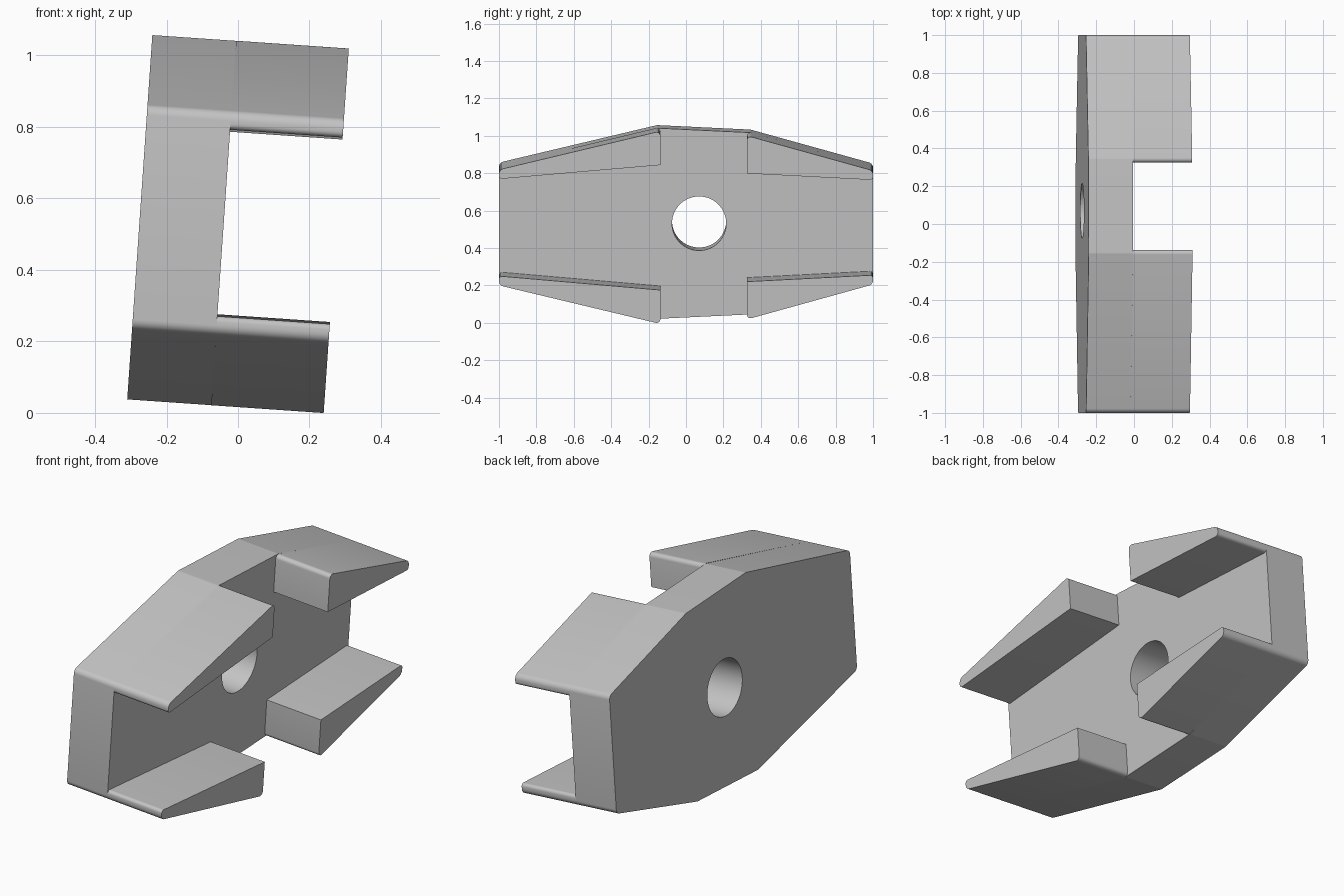
import bpy, bmesh, math
from mathutils import Matrix, Vector

if "Cube" in bpy.data.objects:
    bpy.data.objects.remove(bpy.data.objects["Cube"], do_unlink=True)

grey = bpy.data.materials.new("plain_grey")
grey.use_nodes = True
grey.diffuse_color = (0.55, 0.55, 0.55, 1)
grey.node_tree.nodes["Principled BSDF"].inputs["Base Color"].default_value = (0.55, 0.55, 0.55, 1)

# The whole part leans slightly about the y axis
LEAN = Matrix.Translation((0, 0, 0.5285)) @ Matrix.Rotation(math.radians(3.94), 4, 'Y')
BACK, WEB, FRONT = -0.2755, -0.04, 0.2755


def fillet(corners, steps=6):
    """Round each (y, z, radius) corner of a closed profile."""
    out = []
    for i, (y, z, r) in enumerate(corners):
        p = Vector((y, z))
        if r == 0:
            out.append(p)
            continue
        a = (Vector(corners[i - 1][:2]) - p).normalized()
        b = (Vector(corners[(i + 1) % len(corners)][:2]) - p).normalized()
        half = a.angle(b) / 2
        centre = p + (a + b).normalized() * r / math.sin(half)
        start = p + a * r / math.tan(half) - centre
        end = p + b * r / math.tan(half) - centre
        sweep = start.angle(end)
        for k in range(steps + 1):
            t = k / steps
            out.append(centre + (start * math.sin((1 - t) * sweep)
                                 + end * math.sin(t * sweep)) / math.sin(sweep))
    return out


def prism(name, profile, x0, x1):
    """Extrude a y-z profile along the leaning x axis."""
    bm = bmesh.new()
    face = bm.faces.new([bm.verts.new((x0, p.x, p.y)) for p in profile])
    new = bmesh.ops.extrude_face_region(bm, geom=[face])["geom"]
    bmesh.ops.translate(bm, vec=(x1 - x0, 0, 0),
                        verts=[v for v in new if isinstance(v, bmesh.types.BMVert)])
    bmesh.ops.recalc_face_normals(bm, faces=bm.faces)
    bm.transform(LEAN)
    mesh = bpy.data.meshes.new(name)
    bm.to_mesh(mesh)
    bm.free()
    mesh.materials.append(grey)
    obj = bpy.data.objects.new(name, mesh)
    bpy.context.collection.objects.link(obj)
    return obj


def activate(obj):
    bpy.ops.object.select_all(action='DESELECT')
    obj.select_set(True)
    bpy.context.view_layer.objects.active = obj


# Backing plate with eight corners
upper = [(-1, 0.31, 0.03), (-0.155, 0.511, 0.03), (0.345, 0.487, 0.03), (1, 0.305, 0.03)]
lower = [(y, -z, r) for y, z, r in reversed(upper)]
plate = prism("backing_plate", fillet(upper + lower), BACK, WEB)

# Round hole through the plate
circle = [Vector((0.07 + 0.145 * math.cos(math.tau * i / 64),
                  0.145 * math.sin(math.tau * i / 64))) for i in range(64)]
cutter = prism("hole_cutter", circle, BACK - 0.1, WEB + 0.1)
cutter.hide_render = True
activate(plate)
cut = plate.modifiers.new("hole", 'BOOLEAN')
cut.operation, cut.solver, cut.object = 'DIFFERENCE', 'EXACT', cutter
bpy.ops.object.modifier_apply(modifier=cut.name)
bpy.data.objects.remove(cutter, do_unlink=True)

# Four tapered jaws, mirrored top to bottom
jaws = {
    "front": [(-1, 0.26, 0.016), (-1, 0.31, 0.03), (-0.137, 0.5165, 0.02), (-0.137, 0.335, 0)],
    "back": [(1, 0.255, 0.016), (1, 0.305, 0.03), (0.325, 0.4925, 0.02), (0.325, 0.29, 0)],
}
parts = [plate]
for end, corners in jaws.items():
    for level, sign in (("upper", 1), ("lower", -1)):
        profile = fillet([(y, sign * z, r) for y, z, r in corners])
        parts.append(prism(f"{end}_{level}_jaw", profile, WEB, FRONT))

for obj in parts:
    activate(obj)
    bpy.ops.object.shade_smooth_by_angle(angle=math.radians(30))
